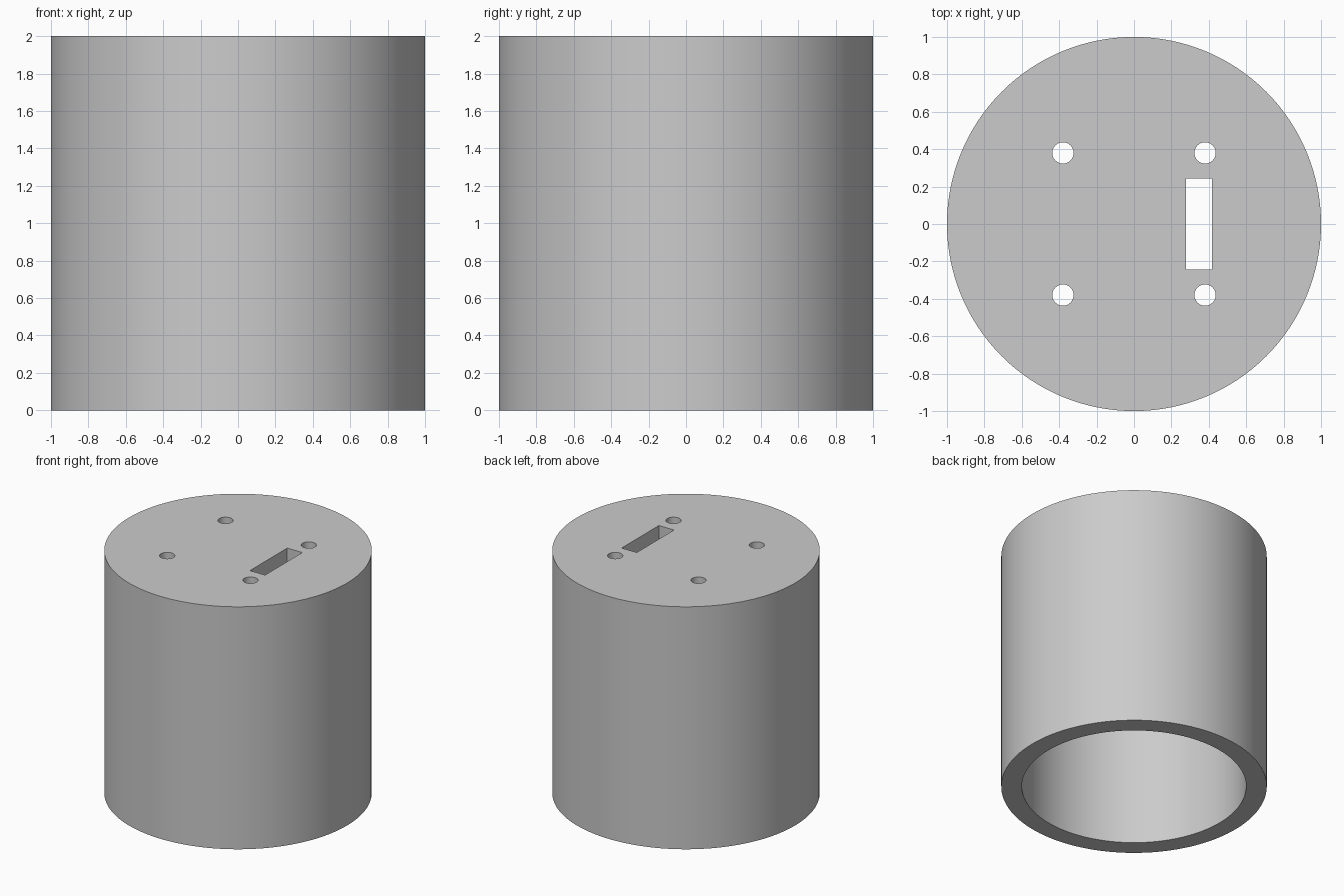
import bpy

cube = bpy.data.objects.get("Cube")
if cube:
    bpy.data.objects.remove(cube, do_unlink=True)

HEIGHT = 2.0
INNER_RADIUS = 0.845
CAP = 0.155          # thickness of the closed top
HOLE = 0.38          # offset of the screw holes

grey = bpy.data.materials.new("plain grey")
grey.use_nodes = True
colour = (0.6, 0.6, 0.6, 1)
grey.diffuse_color = colour
grey.node_tree.nodes["Principled BSDF"].inputs["Base Color"].default_value = colour


def cylinder(name, radius, bottom, top, x=0, y=0, sides=128):
    bpy.ops.mesh.primitive_cylinder_add(
        vertices=sides, radius=radius, depth=top - bottom,
        location=(x, y, (bottom + top) / 2))
    obj = bpy.context.object
    obj.name = name
    obj.data.materials.append(grey)
    return obj


def cut(target, cutter):
    cutter.hide_render = True
    mod = target.modifiers.new(cutter.name, "BOOLEAN")
    mod.operation = "DIFFERENCE"
    mod.solver = "EXACT"
    mod.object = cutter
    bpy.context.view_layer.objects.active = target
    bpy.ops.object.modifier_apply(modifier=mod.name)
    bpy.data.objects.remove(cutter, do_unlink=True)


# Cup body, closed on top and open below
body = cylinder("housing", 1, 0, HEIGHT)
cut(body, cylinder("bore", INNER_RADIUS, -0.2, HEIGHT - CAP))

# Four screw holes through the top
for x in (-HOLE, HOLE):
    for y in (-HOLE, HOLE):
        cut(body, cylinder("screw_hole", 0.057, 1.5, 2.2, x, y, 48))

# Rectangular slot through the top
bpy.ops.mesh.primitive_cube_add(size=1, location=(0.348, 0, HEIGHT))
slot = bpy.context.object
slot.name = "slot"
slot.scale = (0.138, 0.486, 0.8)
slot.data.materials.append(grey)
cut(body, slot)

# Smooth round walls with crisp rims
bpy.ops.object.select_all(action="DESELECT")
body.select_set(True)
bpy.context.view_layer.objects.active = body
bpy.ops.object.shade_smooth_by_angle()
